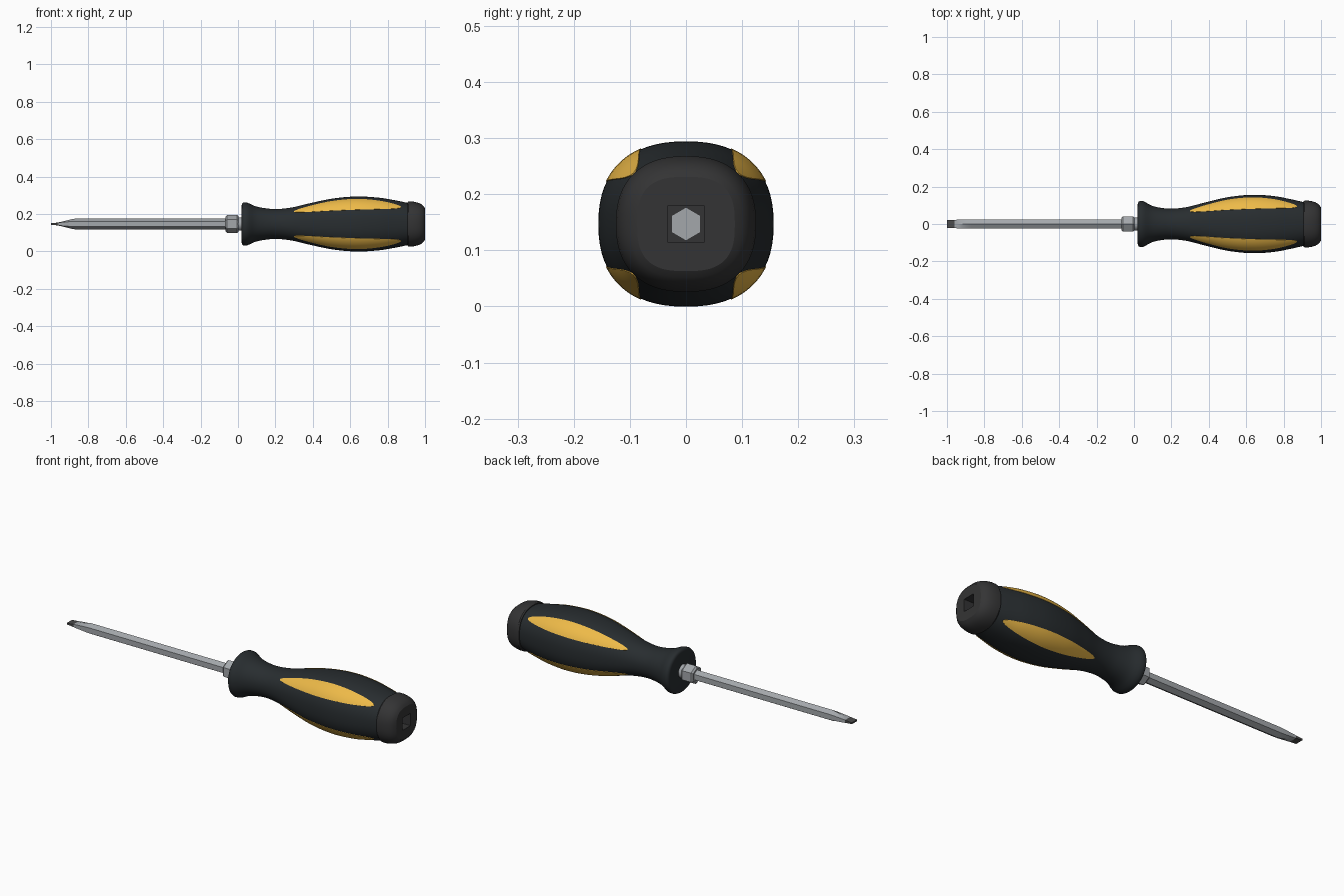
import bpy, bmesh
from math import cos, sin, pi, radians, copysign, sqrt

if "Cube" in bpy.data.objects:
    bpy.data.objects.remove(bpy.data.objects["Cube"])

AXIS = 0.147  # height of the tool's centre line


def material(name, rgb):
    m = bpy.data.materials.new(name)
    m.diffuse_color = (*rgb, 1)
    m.use_nodes = True
    m.node_tree.nodes["Principled BSDF"].inputs["Base Color"].default_value = m.diffuse_color
    return m


RUBBER = material("dark_rubber", (0.021, 0.026, 0.029))
CAP = material("cap_plastic", (0.034, 0.034, 0.035))
YELLOW = material("yellow_grip", (0.85, 0.49, 0.065))
STEEL = material("steel", (0.37, 0.39, 0.41))
DARK = material("dark_tip", (0.07, 0.07, 0.07))


def finish(name, bm, mat, angle=30):
    me = bpy.data.meshes.new(name)
    bmesh.ops.remove_doubles(bm, verts=bm.verts, dist=1e-5)
    bm.to_mesh(me)
    bm.free()
    me.materials.append(mat)
    me.shade_smooth()
    me.set_sharp_from_angle(angle=radians(angle))
    ob = bpy.data.objects.new(name, me)
    bpy.context.collection.objects.link(ob)
    return ob


def skin(bm, rings, closed=True):
    vs = [[bm.verts.new(p) for p in r] for r in rings]
    n = len(vs[0])
    for a, b in zip(vs, vs[1:]):
        for j in range(n if closed else n - 1):
            k = (j + 1) % n
            bm.faces.new((a[j], a[k], b[k], b[j]))
    return vs


def loft(name, rings, mat, start=True, end=True, angle=30):
    bm = bmesh.new()
    vs = skin(bm, rings)
    if start:
        bm.faces.new(vs[0][::-1])
    if end:
        bm.faces.new(vs[-1])
    return finish(name, bm, mat, angle)


def point(x, ry, rz, n, t):
    c, s = cos(t), sin(t)
    return (x, ry * copysign(abs(c) ** (2 / n), c),
            AXIS + rz * copysign(abs(s) ** (2 / n), s))


def ring(x, ry, rz, n=2.0, count=64):
    return [point(x, ry, rz, n, 2 * pi * i / count) for i in range(count)]


# Handle outline: x, half width, half height, squareness
KEYS = [(0.032, .123, .116, 2.1), (0.05, .122, .114, 2.1), (0.09, .100, .096, 2.1),
        (0.14, .087, .085, 2.1), (0.20, .082, .080, 2.1), (0.28, .090, .087, 2.2),
        (0.38, .115, .110, 2.3), (0.50, .143, .135, 2.35), (0.63, .156, .147, 2.35),
        (0.75, .149, .141, 2.35), (0.85, .130, .125, 2.35), (0.91, .116, .112, 2.35)]


def outline(x):
    i = max(k for k in range(len(KEYS) - 1) if KEYS[k][0] <= x + 1e-9 or k == 0)
    a, b = KEYS[i], KEYS[i + 1]
    p, q = KEYS[max(i - 1, 0)], KEYS[min(i + 2, len(KEYS) - 1)]
    h = b[0] - a[0]
    t = (x - a[0]) / h
    out = []
    for k in (1, 2, 3):
        m0 = h * (b[k] - p[k]) / (b[0] - p[0])
        m1 = h * (q[k] - a[k]) / (q[0] - a[0])
        out.append((2*t**3 - 3*t**2 + 1) * a[k] + (t**3 - 2*t**2 + t) * m0
                   + (3*t**2 - 2*t**3) * b[k] + (t**3 - t**2) * m1)
    return out


# Handle body
rings = [ring(.02, .108, .102, 2.1), ring(.022, .115, .109, 2.1), ring(.026, .120, .1135, 2.1)]
N = 60
for i in range(N + 1):
    x = .032 + (.91 - .032) * i / N
    rings.append(ring(x, *outline(x)))
loft("handle", rings, RUBBER, end=False)

# Butt cap with rounded edge and square socket
prof = [(.905, .100, .097, 2.35), (.906, .121, .117, 2.35), (.912, .125, .121, 2.35),
        (.93, .125, .121, 2.35), (.95, .122, .117, 2.4), (.968, .117, .112, 2.45),
        (.983, .109, .104, 2.5), (.993, .099, .095, 2.6), (1.0, .087, .084, 2.8),
        (1.0, .033, .033, 40), (.9, .033, .033, 40)]
loft("butt_cap", [ring(*p) for p in prof], CAP, start=False)

# Four yellow grip panels following the handle surface
for q in range(4):
    mid = pi / 4 + q * pi / 2
    bm = bmesh.new()
    rows = []
    for i in range(41):
        s = -cos(pi * i / 40)
        x = .585 + .287 * s
        w = radians(18) * sqrt(max(0, 1 - s * s))
        ry, rz, n = outline(x)
        row = []
        for j in range(-1, 14):
            t = max(-1, min(1, (j - 6) / 6))
            off = -.003 if j in (-1, 13) else .0015
            row.append(point(x, ry + off, rz + off, n, mid + t * w))
        rows.append(row)
    skin(bm, rows, closed=False)
    finish(f"grip_panel_{q + 1}", bm, YELLOW)


# Hexagonal rings with a corner pointing up
def hexring(x, y, h, side=None):
    g = h / 2 if side is None else side
    return [(x, a, AXIS + b) for a, b in
            ((y, -g), (y, g), (0, h), (-y, g), (-y, -g), (0, -h))]


# Shaft, forged down to a flat blade
blade = [(-.96, .0225, .0085, .0075), (-.945, .0228, .0115, .009), (-.92, .0235, .018, .011),
         (-.895, .0245, .0245, .013), (-.87, .025, .029, .0145)]
loft("shaft", [hexring(*p) for p in blade + [(.902, .025, .029, .0145)]], STEEL, angle=20)
loft("blade_tip", [hexring(-1, .0225, .004, .004), hexring(-.98, .0225, .0055, .0053),
                   hexring(*blade[0])], DARK, angle=20)

# Hex bolster with chamfered ends, and the ferrule behind it
loft("bolster", [hexring(-.066, .034, .039), hexring(-.058, .041, .049),
                 hexring(-.006, .041, .049), hexring(.004, .034, .039)], STEEL, angle=15)
loft("ferrule", [ring(0, .036, .036, count=32), ring(.024, .036, .036, count=32)], STEEL)
